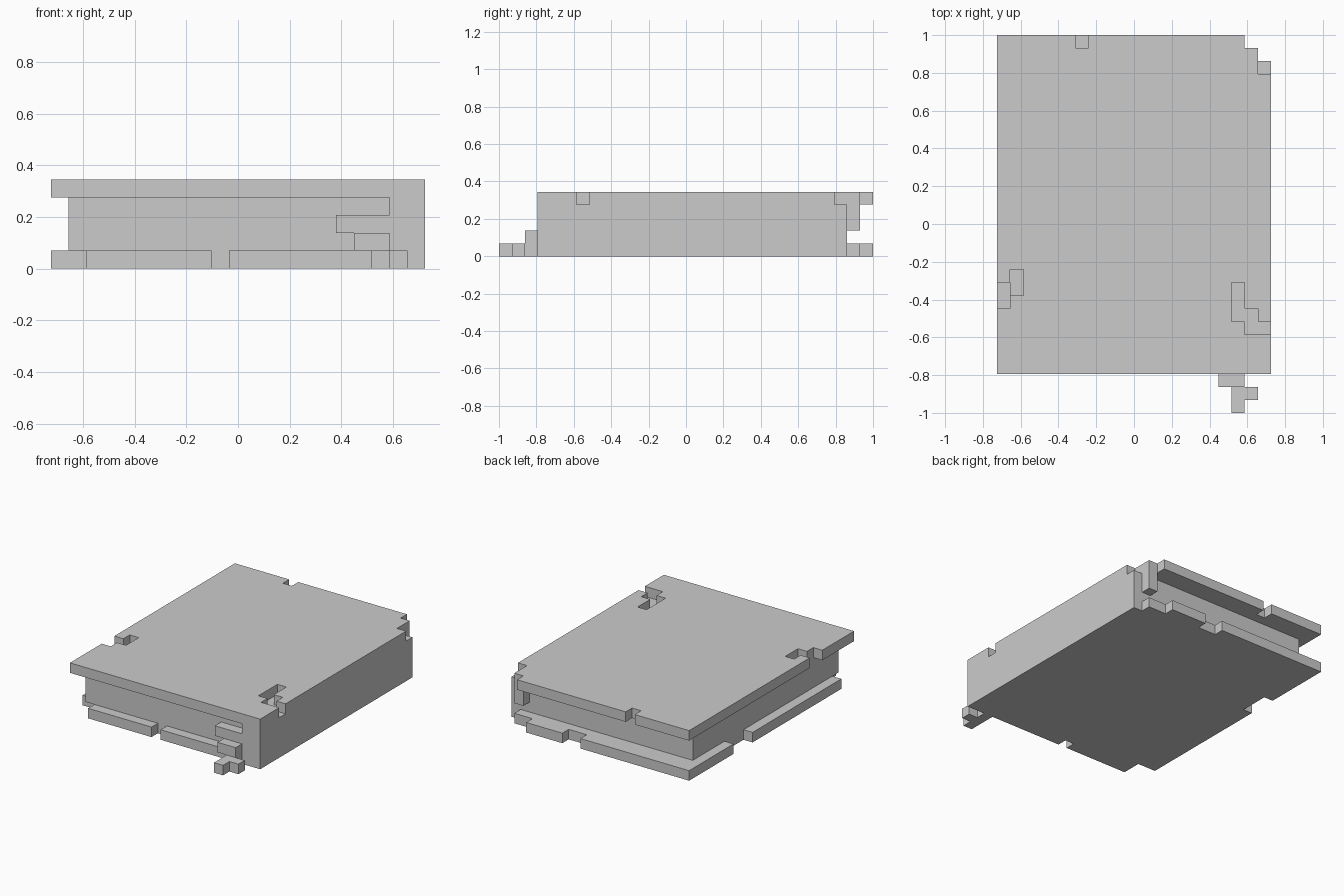
import bpy
import bmesh
from itertools import product
from mathutils import Vector

if "Cube" in bpy.data.objects:
    bpy.data.objects.remove(bpy.data.objects["Cube"])

V = 2 / 29  # edge of one block; the model is 21 x 29 x 5 blocks


def box(x0, x1, y0, y1, z0, z1):
    """Set of block cells in the half-open ranges."""
    return set(product(range(x0, x1), range(y0, y1), range(z0, z1)))


# Top cover: board with worn back corner, back nick and two chewed holes
top_cover = box(0, 21, 3, 29, 4, 5)
top_cover -= box(20, 21, 26, 29, 4, 5) | box(19, 20, 28, 29, 4, 5)
top_cover -= box(6, 7, 28, 29, 4, 5)
top_cover -= box(0, 1, 8, 10, 4, 5) | box(1, 2, 9, 11, 4, 5)
top_cover -= box(18, 19, 7, 10, 4, 5) | box(19, 20, 6, 8, 4, 5) | box(20, 21, 6, 7, 4, 5)

# Bottom cover: board with missing corners and edge nicks
bottom_cover = box(0, 21, 3, 29, 0, 1)
bottom_cover -= box(0, 2, 3, 5, 0, 1) | box(9, 10, 3, 4, 0, 1)
bottom_cover -= box(20, 21, 27, 29, 0, 1) | box(18, 20, 28, 29, 0, 1)
bottom_cover -= box(12, 14, 28, 29, 0, 1) | box(0, 1, 19, 22, 0, 1)

# Spine along the right side, with a leftover strip at the back
spine = box(19, 21, 3, 27, 1, 4) | box(19, 20, 27, 28, 2, 4)

# Page block set back from the covers
pages = box(1, 19, 4, 27, 1, 4)

# Ribbon bookmark stepping down out of the pages
ribbon = box(16, 19, 3, 4, 2, 3) | box(17, 19, 3, 4, 1, 2) | box(17, 19, 2, 3, 1, 2)
ribbon |= box(18, 19, 0, 3, 0, 1) | box(19, 20, 1, 2, 0, 1)

parts = {"top_cover": top_cover, "bottom_cover": bottom_cover, "spine": spine,
         "pages": pages, "ribbon_bookmark": ribbon}
solid = set().union(*parts.values())


def build(name, cells):
    """Mesh the outward-facing sides of the cells and merge flat areas."""
    bm = bmesh.new()
    for cell in sorted(cells):
        for axis, side in product(range(3), (0, 1)):
            near = list(cell)
            near[axis] += 1 if side else -1
            if tuple(near) in solid:
                continue
            u, w = (axis + 1) % 3, (axis + 2) % 3
            loop = [(0, 0), (1, 0), (1, 1), (0, 1)]
            verts = []
            for a, b in (loop if side else loop[::-1]):
                p = Vector(cell)
                p[axis] += side
                p[u] += a
                p[w] += b
                verts.append(bm.verts.new((p - Vector((10.5, 14.5, 0))) * V))
            bm.faces.new(verts)
    bmesh.ops.remove_doubles(bm, verts=bm.verts, dist=V * 0.01)
    bmesh.ops.dissolve_limit(bm, angle_limit=0.01, verts=bm.verts, edges=bm.edges)
    mesh = bpy.data.meshes.new(name)
    bm.to_mesh(mesh)
    bm.free()
    bpy.context.collection.objects.link(bpy.data.objects.new(name, mesh))


for part_name, part_cells in parts.items():
    build(part_name, part_cells)
